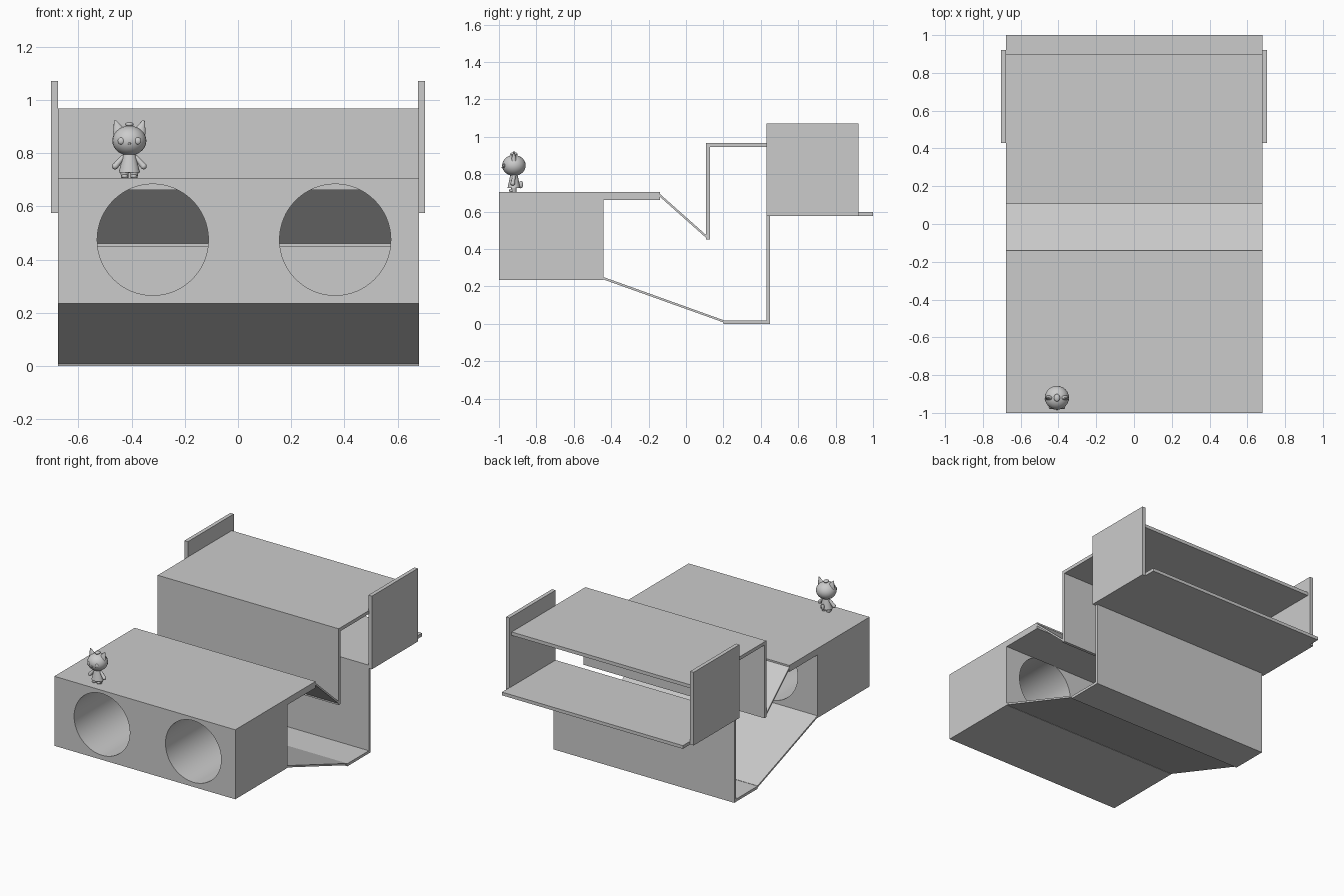
import bpy, bmesh, math
from mathutils import Vector, Matrix

cube = bpy.data.objects.get("Cube")
if cube:
    bpy.data.objects.remove(cube, do_unlink=True)

grey = bpy.data.materials.new("plain_grey")
grey.use_nodes = True
COLOUR = (0.6, 0.6, 0.6, 1)
grey.diffuse_color = COLOUR
grey.node_tree.nodes["Principled BSDF"].inputs["Base Color"].default_value = COLOUR


def finish(name, bm, smooth=False):
    bmesh.ops.recalc_face_normals(bm, faces=bm.faces)
    mesh = bpy.data.meshes.new(name)
    bm.to_mesh(mesh)
    bm.free()
    mesh.materials.append(grey)
    obj = bpy.data.objects.new(name, mesh)
    bpy.context.collection.objects.link(obj)
    if smooth:
        smooth_object(obj)
    return obj


def smooth_object(obj):
    bpy.ops.object.select_all(action='DESELECT')
    obj.select_set(True)
    bpy.context.view_layer.objects.active = obj
    bpy.ops.object.shade_smooth_by_angle(angle=math.radians(40))


def extrude_x(name, outline, x0=-0.677, x1=0.68):
    """Extrude a (y, z) outline along x."""
    bm = bmesh.new()
    face = bm.faces.new([bm.verts.new((x0, y, z)) for y, z in outline])
    side = bmesh.ops.extrude_face_region(bm, geom=[face])["geom"]
    bmesh.ops.translate(bm, vec=(x1 - x0, 0, 0),
                        verts=[v for v in side if isinstance(v, bmesh.types.BMVert)])
    return finish(name, bm)


def box(name, y0, y1, z0, z1, **span):
    return extrude_x(name, [(y0, z0), (y1, z0), (y1, z1), (y0, z1)], **span)


def ball(name, centre, radii, turn=0):
    bm = bmesh.new()
    bmesh.ops.create_uvsphere(bm, u_segments=24, v_segments=14, radius=1)
    bm.transform(Matrix.Translation(centre) @ Matrix.Rotation(turn, 4, 'Y')
                 @ Matrix.Diagonal((*radii, 1)))
    return finish(name, bm, True)


def cone(name, bottom, top, r0, r1, depth=1):
    """Tapered round limb between two points, flattened in y by depth."""
    a, b = Vector(bottom), Vector(top)
    bm = bmesh.new()
    bmesh.ops.create_cone(bm, cap_ends=True, segments=20, radius1=r0, radius2=r1,
                          depth=(b - a).length)
    turn = (b - a).to_track_quat('Z', 'Y').to_matrix().to_4x4()
    squash = Matrix.Diagonal((1, depth, 1, 1))
    bm.transform(Matrix.Translation((a + b) / 2) @ squash @ turn)
    return finish(name, bm, True)


# Front block with two round tunnels
block = box("front_block", -1, -0.44, 0.235, 0.706)
for x in (-0.32, 0.365):
    bm = bmesh.new()
    bmesh.ops.create_cone(bm, cap_ends=True, segments=64, radius1=0.209,
                          radius2=0.209, depth=1)
    bm.transform(Matrix.Translation((x, -0.72, 0.475)) @ Matrix.Rotation(math.pi / 2, 4, 'X'))
    cutter = finish("tunnel_cutter", bm)
    cutter.hide_render = True
    cut = block.modifiers.new("tunnel", 'BOOLEAN')
    cut.object = cutter
    cut.solver = 'EXACT'
    bpy.context.view_layer.objects.active = block
    bpy.ops.object.modifier_apply(modifier=cut.name)
    bpy.data.objects.remove(cutter, do_unlink=True)
smooth_object(block)

# Upper platform, chute and wall
box("front_shelf", -0.44, -0.14, 0.662, 0.706)
extrude_x("chute", [(-0.14, 0.695), (-0.14, 0.68), (0.11, 0.458), (0.11, 0.473)])
box("middle_wall", 0.107, 0.127, 0.45, 0.968)
box("top_deck", 0.107, 0.9, 0.945, 0.968)

# Lower floor, back wall and rear shelf
extrude_x("sloping_floor", [(-0.44, 0.237), (0.2, 0.008), (0.2, 0.02), (-0.44, 0.25)])
box("bottom_floor", 0.2, 0.45, 0, 0.018)
box("back_wall", 0.43, 0.45, 0.01, 0.578)
box("rear_shelf", 0.43, 1, 0.576, 0.598)

# Side panels
box("right_side_panel", 0.43, 0.922, 0.576, 1.072, x0=-0.703, x1=-0.677)
box("left_side_panel", 0.43, 0.922, 0.576, 1.072, x0=0.677, x1=0.703)

# Cat figure on the front block
cx, cy = -0.408, -0.92
ball("cat_head", (cx, cy, 0.847), (0.064, 0.063, 0.056))
ball("cat_head_knob", (cx, cy, 0.908), (0.016, 0.02, 0.009))
ball("cat_nose", (cx, cy - 0.062, 0.836), (0.006, 0.005, 0.004))
cone("cat_dress", (cx, cy, 0.727), (cx, cy, 0.8), 0.04, 0.022, 0.85)
ball("cat_tail", (cx, cy + 0.037, 0.745), (0.009, 0.012, 0.02))
for side, label in ((-1, "right"), (1, "left")):
    def at(x, y, z):
        return (cx + side * x, cy + y, z)
    cone(f"cat_{label}_ear", at(0.038, 0, 0.878), at(0.054, 0, 0.923), 0.025, 0.004, 0.6)
    ball(f"cat_{label}_eye", at(0.031, -0.053, 0.846), (0.013, 0.007, 0.013))
    cone(f"cat_{label}_arm", at(0.054, -0.006, 0.75), at(0.022, 0, 0.788), 0.012, 0.008)
    ball(f"cat_{label}_hand", at(0.054, -0.006, 0.751), (0.011, 0.012, 0.012))
    cone(f"cat_{label}_leg", at(0.017, 0, 0.706), at(0.019, 0, 0.735), 0.013, 0.016)
    ball(f"cat_{label}_foot", at(0.017, -0.008, 0.713), (0.013, 0.02, 0.008))
